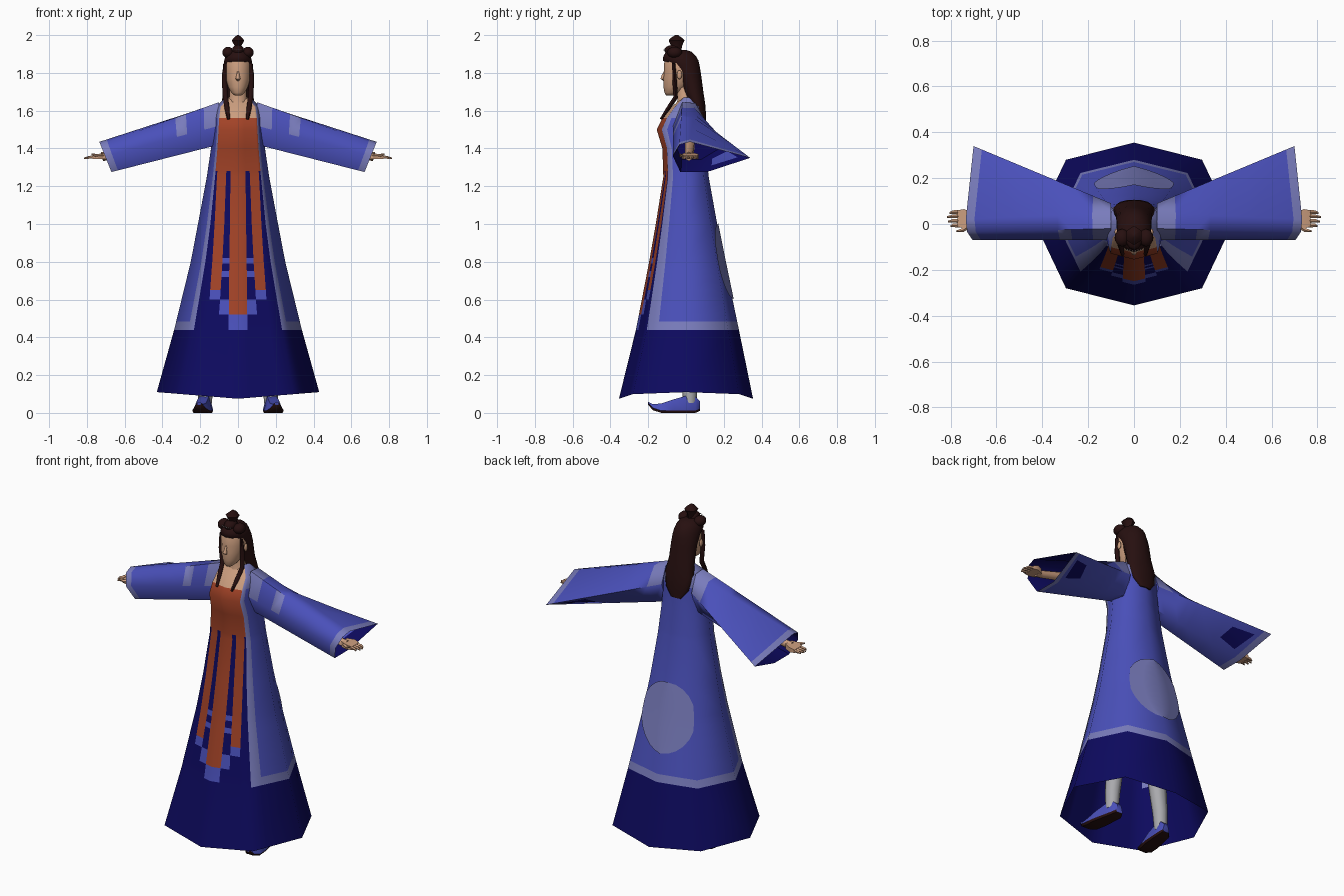
import bpy, bmesh, math
from mathutils import Vector

if "Cube" in bpy.data.objects:
    bpy.data.objects.remove(bpy.data.objects["Cube"])

COLORS = {
    "navy": (0.004, 0.003, 0.115), "blue": (0.068, 0.08, 0.49), "pale_blue": (0.19, 0.2, 0.5),
    "orange": (0.36, 0.055, 0.02), "skin": (0.6, 0.34, 0.21), "hair_brown": (0.02, 0.005, 0.005),
    "stocking_grey": (0.4, 0.4, 0.42), "pearl": (0.75, 0.75, 0.72)}
MATS = {}
for n, c in COLORS.items():
    MATS[n] = bpy.data.materials.new(n)
    MATS[n].diffuse_color = (*c, 1)


def finish(name, bm, mats, mirror=False, angle=60):
    bmesh.ops.recalc_face_normals(bm, faces=bm.faces[:])
    me = bpy.data.meshes.new(name)
    bm.to_mesh(me)
    bm.free()
    for m in mats:
        me.materials.append(MATS[m])
    ob = bpy.data.objects.new(name, me)
    bpy.context.collection.objects.link(ob)
    bpy.ops.object.select_all(action='DESELECT')
    bpy.context.view_layer.objects.active = ob
    ob.select_set(True)
    bpy.ops.object.shade_smooth_by_angle(angle=math.radians(angle))
    if mirror:
        ob.modifiers.new("mirror", 'MIRROR')
    return ob


def loft(name, rings, mats, rule=None, closed=True, caps=(True, True), mirror=False, angle=60):
    """Skin a list of rings; rule(row, column) gives the material index."""
    bm = bmesh.new()
    vs = [[bm.verts.new(p) for p in r] for r in rings]
    n = len(rings[0])
    for i in range(len(rings) - 1):
        for j in range(n if closed else n - 1):
            k = (j + 1) % n
            f = bm.faces.new((vs[i][j], vs[i][k], vs[i + 1][k], vs[i + 1][j]))
            f.material_index = rule(i, j) if rule else 0
    for cap, r in zip(caps, (vs[0], vs[-1])):
        if cap and closed:
            bm.faces.new(r)
    return finish(name, bm, mats, mirror, angle)


def ellipse_z(z, w, yf, yb, n=14, cx=0):
    """Horizontal oval ring between a front and a back y."""
    return [(cx + w * math.sin(a), (yf + yb) / 2 - (yb - yf) / 2 * math.cos(a), z)
            for a in (2 * math.pi * k / n for k in range(n))]


def tube(name, pts, mat, n=6, mirror=True):
    """Tapered tube through (x, y, z, radius) points."""
    rings = []
    d = (Vector(pts[-1][:3]) - Vector(pts[0][:3])).normalized()
    u = d.cross(Vector((0, 1, 0.01))).normalized()
    v = d.cross(u)
    for x, y, z, r in pts:
        rings.append([Vector((x, y, z)) + r * (u * math.cos(a) + v * math.sin(a))
                      for a in (2 * math.pi * k / n for k in range(n))])
    return loft(name, rings, [mat], mirror=mirror)


def ball(name, loc, scale, mat, mirror=False, seg=10):
    bm = bmesh.new()
    bmesh.ops.create_uvsphere(bm, u_segments=seg, v_segments=7, radius=1)
    for v in bm.verts:
        v.co = Vector(loc) + Vector(v.co[i] * scale[i] for i in range(3))
    return finish(name, bm, [mat], mirror)


# Gown profile: z, half width, front y, back y
PROFILE = [(.075, .43, -.355, .355), (.44, .338, -.265, .28), (.8, .25, -.195, .205),
           (1.0, .212, -.16, .165), (1.25, .165, -.12, .12), (1.4, .143, -.125, .105),
           (1.5, .132, -.155, .10), (1.56, .128, -.125, .095), (1.62, .118, -.075, .085),
           (1.67, .065, -.02, .06)]


def lerp(a, b, t):
    return a + (b - a) * t


def ramp(z, z0, z1, a, b):
    return lerp(a, b, min(1, max(0, (z - z0) / (z1 - z0))))


def gown_point(t, z):
    """Point on the eight-sided gown; t runs 0 (front) to 4 (back)."""
    for p, q in zip(PROFILE, PROFILE[1:]):
        if z <= q[0] + 1e-6:
            break
    s = (z - p[0]) / (q[0] - p[0])
    w, f, b = (lerp(p[i], q[i], s) for i in (1, 2, 3))
    mid, half, dx = (f + b) / 2, (b - f) / 2, ramp(z, 1, 1.5, .69, .78)
    corners = [(0, -1), (dx, -.79), (1, 0), (dx, .79), (0, 1)]
    i = min(3, int(t))
    cx, cy = (lerp(corners[i][k], corners[i + 1][k], t - i) for k in (0, 1))
    lift = .035 * abs(cx) if z < .1 else 0
    return Vector((cx * w, mid + cy * half, z + lift))


# Gown: skirt, sash strips, bodice and coat in one shell
ROWS = [.075, .44, .485, .52, .60, .65, .72, .75, .79, .82, 1.0, 1.25, 1.28, 1.4, 1.5, 1.56, 1.62, 1.67]
NAVY, BLUE, PALE, ORANGE, SKIN = range(5)


def gown_columns(z):
    return [0, ramp(z, .5, 1.25, .22, .33), ramp(z, .6, 1.25, .46, .52),
            ramp(z, .6, 1.25, .73, .92), 1, 1.28, 2, 3, 4]


def gown_color(i, j):
    z = (ROWS[i] + ROWS[i + 1]) / 2
    if j >= 4:                                   # coat with pale trim
        if z < .44:
            return NAVY
        return PALE if z < .485 or z > 1.56 or j == 4 else BLUE
    if z > 1.56:
        return SKIN
    if z > 1.28:
        return ORANGE
    if j == 0:
        return ORANGE if z > .52 else BLUE if z > .45 else NAVY
    if j == 2:
        return ORANGE if z > .65 else BLUE if z > .60 else NAVY
    if j == 1 and (.72 < z < .75 or .79 < z < .82 or .52 < z < .6):
        return BLUE
    return NAVY


loft("gown", [[gown_point(t, z) for t in gown_columns(z)] for z in ROWS],
     ["navy", "blue", "pale_blue", "orange", "skin"], gown_color, closed=False, mirror=True)

# Round medallion plate on the back of the coat
disc = []
for k in range(13):
    a = math.pi * k / 12
    z, w = .80 - .2 * math.cos(a), .18 * math.sin(a)
    edge = gown_point(3, z)
    disc.append([gown_point(4 - min(1, w * m / edge.x), z) + Vector((0, .006, .002)) for m in (0, .5, 1)])
loft("back_medallion", disc, ["pale_blue"], closed=False, mirror=True)

# Wide sleeves with pale cuffs and dark lining
SHOULDER = [(-.07, 1.52), (-.02, 1.645), (.05, 1.64), (.09, 1.54), (.05, 1.42), (-.03, 1.42)]
CUFF = [(-.07, 1.36), (-.035, 1.42), (.02, 1.435), (.34, 1.35), (.11, 1.275), (-.03, 1.275)]


def sleeve_ring(s, scale=1.0):
    pts = [Vector((lerp(.10, .70 + (c[1] - 1.35) * .4, s), lerp(a[0], c[0], s), lerp(a[1], c[1], s)))
           for a, c in zip(SHOULDER, CUFF)]
    mid = sum(pts, Vector()) / len(pts)
    return [mid + (p - mid) * scale for p in pts]


def sleeve_color(i, j):
    return 1 if i == 5 or (i == 0 and j < 3) or (i == 2 and j == 0) else 0


loft("sleeves", [sleeve_ring(s) for s in (0, .13, .28, .37, .65, .94, 1)], ["blue", "pale_blue"],
     sleeve_color, caps=(True, False), mirror=True)
loft("sleeve_lining", [sleeve_ring(1), sleeve_ring(.97, .95), sleeve_ring(.6, .9)], ["navy"],
     caps=(False, True), mirror=True)

# Hands
tube("forearm", [(.45, .02, 1.42, .03), (.68, .015, 1.362, .024), (.72, .015, 1.357, .024)], "skin")
loft("palm", [[(x, y0, z - h), (x, y1, z - h), (x, y1, z + h), (x, y0, z + h)]
              for x, y0, y1, z, h in ((.70, -.01, .045, 1.36, .016), (.74, -.02, .065, 1.357, .014),
                                      (.77, -.012, .06, 1.353, .009))], ["skin"], mirror=True)
for k, (y, tip) in enumerate(((.052, .805), (.034, .815), (.014, .812), (-.006, .80))):
    tube(f"finger_{k + 1}", [(.76, y, 1.354, .010), (.79, y, 1.352, .008), (tip, y - .004, 1.347, .004)], "skin", 5)
tube("thumb", [(.715, -.005, 1.36, .012), (.75, -.028, 1.362, .009), (.775, -.032, 1.37, .004)], "skin", 5)

# Neck and head
loft("neck", [ellipse_z(z, w, f, b, 10) for z, w, f, b in
              ((1.60, .07, -.07, .05), (1.655, .05, -.045, .04), (1.76, .042, -.06, .03))], ["skin"])
loft("head", [ellipse_z(*r) for r in
              ((1.68, .018, -.105, -.06), (1.695, .036, -.114, -.03), (1.725, .053, -.119, .01),
               (1.77, .066, -.121, .04), (1.81, .07, -.116, .05), (1.86, .068, -.115, .05),
               (1.895, .05, -.095, .04))], ["skin"])
tube("nose", [(0, -.112, 1.812, .004), (0, -.122, 1.785, .009), (0, -.124, 1.768, .013), (0, -.116, 1.758, .006)],
     "skin", 6, False)
ball("ears", (.077, -.035, 1.79), (.008, .014, .024), "skin", True)

# Long hair, front locks, buns and top knot
loft("hair", [ellipse_z(*r) for r in
              ((1.49, .035, .085, .105), (1.54, .075, .06, .106), (1.62, .092, .02, .104),
               (1.70, .08, -.015, .092), (1.79, .078, -.045, .08), (1.84, .077, -.085, .072),
               (1.865, .075, -.122, .066), (1.89, .068, -.12, .052), (1.912, .05, -.105, .03),
               (1.922, .02, -.08, 0))], ["hair_brown"])
tube("front_locks", [(.068, -.065, 1.85, .010), (.072, -.06, 1.76, .014), (.066, -.055, 1.67, .014),
                     (.058, -.095, 1.61, .013), (.05, -.132, 1.555, .008)], "hair_brown")
ball("side_buns", (.052, -.06, 1.908), (.033, .04, .03), "hair_brown", True)
ball("middle_bun", (0, -.07, 1.92), (.035, .045, .028), "hair_brown")
loft("top_knot", [ellipse_z(z, w, -.05 - d, -.05 + d, 6) for z, w, d in
                  ((1.92, .02, .025), (1.945, .022, .03), (1.972, .038, .042), (1.985, .026, .03), (2.0, .006, .008))],
     ["hair_brown"])
for k in range(3):
    ball(f"hair_beads_{k + 1}", (.006 + .011 * k, -.117 + .003 * k, 1.922), (.003, .003, .003), "pearl", True, 6)

# Legs and turned-up shoes, toes pointing slightly outward
tube("legs", [(.175, .02, .05, .036), (.17, .02, .16, .042), (.11, .01, .75, .07)], "stocking_grey", 8)
SHOE = [(.075, .022, .012, .06), (.05, .04, 0, .085), (0, .044, 0, .09), (-.07, .05, 0, .07),
        (-.13, .046, 0, .05), (-.175, .03, .014, .046), (-.20, .01, .042, .058)]
shoe_rings = []
for y, w, lo, hi in SHOE:
    cx = .178 - y * .14
    sole = lo + .012
    shoe_rings.append([(cx - w * .85, y, lo), (cx + w * .85, y, lo), (cx + w, y, sole),
                       (cx + w * .55, y, hi), (cx - w * .55, y, hi), (cx - w, y, sole)])
loft("shoes", shoe_rings, ["blue", "hair_brown"], lambda i, j: 1 if j in (0, 1, 5) else 0, mirror=True, angle=50)

for m in bpy.data.materials:
    if m.users and not m.is_grease_pencil:
        m.use_nodes = True
        m.node_tree.nodes["Principled BSDF"].inputs["Base Color"].default_value = m.diffuse_color
